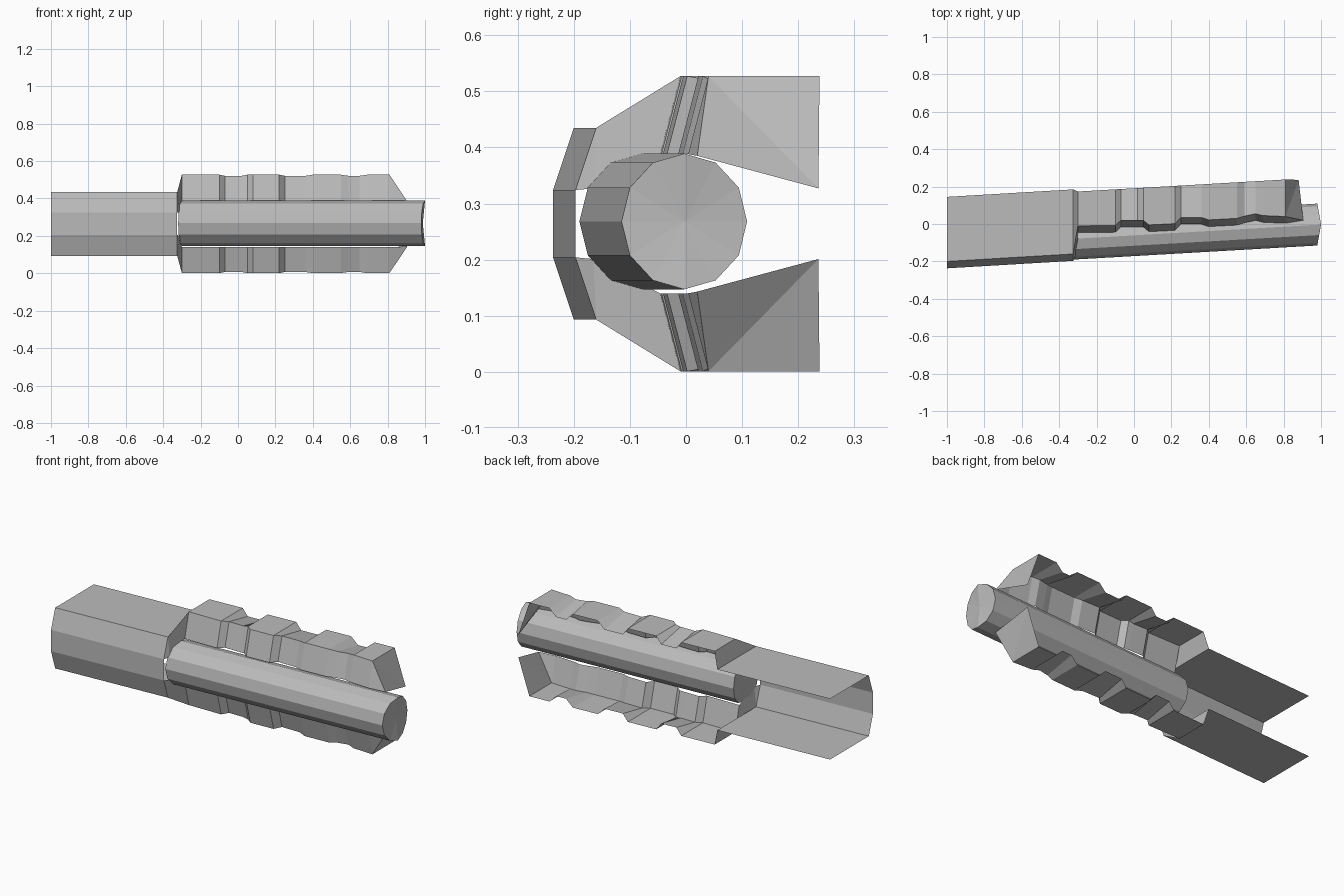
import bpy, bmesh, math

cube = bpy.data.objects.get("Cube")
if cube:
    bpy.data.objects.remove(cube)

MID = 0.264          # height of the mirror plane
SLOPE = 0.058        # sideways drift of the long axis

grey = bpy.data.materials.new("plain_grey")
grey.use_nodes = True
colour = (0.5, 0.5, 0.5, 1)
grey.diffuse_color = colour
grey.node_tree.nodes["Principled BSDF"].inputs["Base Color"].default_value = colour


def make_object(name, bm):
    mesh = bpy.data.meshes.new(name)
    bmesh.ops.remove_doubles(bm, verts=bm.verts, dist=0.0005)
    bm.normal_update()
    bm.to_mesh(mesh)
    bm.free()
    mesh.materials.append(grey)
    obj = bpy.data.objects.new(name, mesh)
    bpy.context.collection.objects.link(obj)
    return obj


def face(bm, *points):
    bm.faces.new([bm.verts.new(p) for p in points])


def mirror_height(bm):
    """Copy everything to the other side of the middle plane."""
    copy = bmesh.ops.duplicate(bm, geom=bm.verts[:] + bm.edges[:] + bm.faces[:])["geom"]
    for v in copy:
        if isinstance(v, bmesh.types.BMVert):
            v.co.z = 2 * MID - v.co.z
    bmesh.ops.reverse_faces(bm, faces=[f for f in copy if isinstance(f, bmesh.types.BMFace)])


# Rear shell: open-backed channel
def shell_ring(x, shift):
    half = [(0.165, 0.171), (-0.18, 0.171), (-0.217, 0.06)]
    ring = half + [(y, -z) for y, z in reversed(half)]
    return [(x, y + shift, MID + z) for y, z in ring]


bm = bmesh.new()
rear = shell_ring(-1.0, -0.02)
neck = shell_ring(-0.325, 0.02)
for i in range(len(rear) - 1):
    face(bm, rear[i], rear[i + 1], neck[i + 1], neck[i])
make_object("rear_shell", bm)

# Barrel: twelve-sided tube with fanned end caps
bm = bmesh.new()
SIDES = 12
rings = []
for x, y, dish in [(-0.30, -0.078, -0.02), (1.0, -0.003, -0.02)]:
    ring = []
    for i in range(SIDES):
        a = 2 * math.pi * i / SIDES
        ring.append(bm.verts.new((x + dish * abs(math.cos(a)), y + 0.112 * math.cos(a),
                                  MID + 0.004 + 0.121 * math.sin(a))))
    rings.append((ring, bm.verts.new((x - 0.012, y, MID + 0.004))))
(start, start_hub), (end, end_hub) = rings
for i in range(SIDES):
    j = (i + 1) % SIDES
    bm.faces.new((start[i], start[j], end[j], end[i]))
    bm.faces.new((end[i], end[j], end_hub))
    bm.faces.new((start[j], start[i], start_hub))
bmesh.ops.recalc_face_normals(bm, faces=bm.faces)
make_object("barrel", bm)

# Grip stations: position along, front edge, notched or not
STATIONS = [
    (-0.30, -0.01, 0), (-0.10, -0.008, 0), (-0.07, 0.02, 1), (0.02, 0.02, 1),
    (0.05, 0.02, 0), (0.08, -0.005, 0), (0.22, 0.002, 0), (0.25, 0.035, 1),
    (0.36, 0.035, 1), (0.40, 0.022, 0), (0.55, 0.03, 0), (0.59, 0.042, 1),
    (0.65, 0.055, 1), (0.69, 0.045, 0), (0.81, 0.04, 0)]


def grip_section(x, y, notch):
    back = 0.191 + SLOPE * x
    return [(x, back, 0.527 - 0.04 * notch), (x, y, 0.527 - 0.006 * notch),
            (x, y - 0.036, 0.388)]


bm = bmesh.new()
sections = [grip_section(*s) for s in STATIONS]
for a, b in zip(sections, sections[1:]):
    for i in range(2):
        face(bm, a[i], a[i + 1], b[i + 1], b[i])

# Slanted nose plate closing the grip
back, front, foot = sections[-1]
tip_back, tip_front = (0.88, 0.236, 0.327), (0.905, 0.02, 0.385)
face(bm, back, front, tip_back)
face(bm, front, tip_front, tip_back)
face(bm, front, foot, tip_front)

# Collar joining the shell to the grip and barrel
back, front, foot = sections[0]
face(bm, neck[0], neck[1], front, back)
inner = (-0.31, -0.165, 0.327)
face(bm, neck[1], inner, foot, front)
face(bm, neck[1], neck[2], inner)
mirror_height(bm)
make_object("notched_grips", bm)
